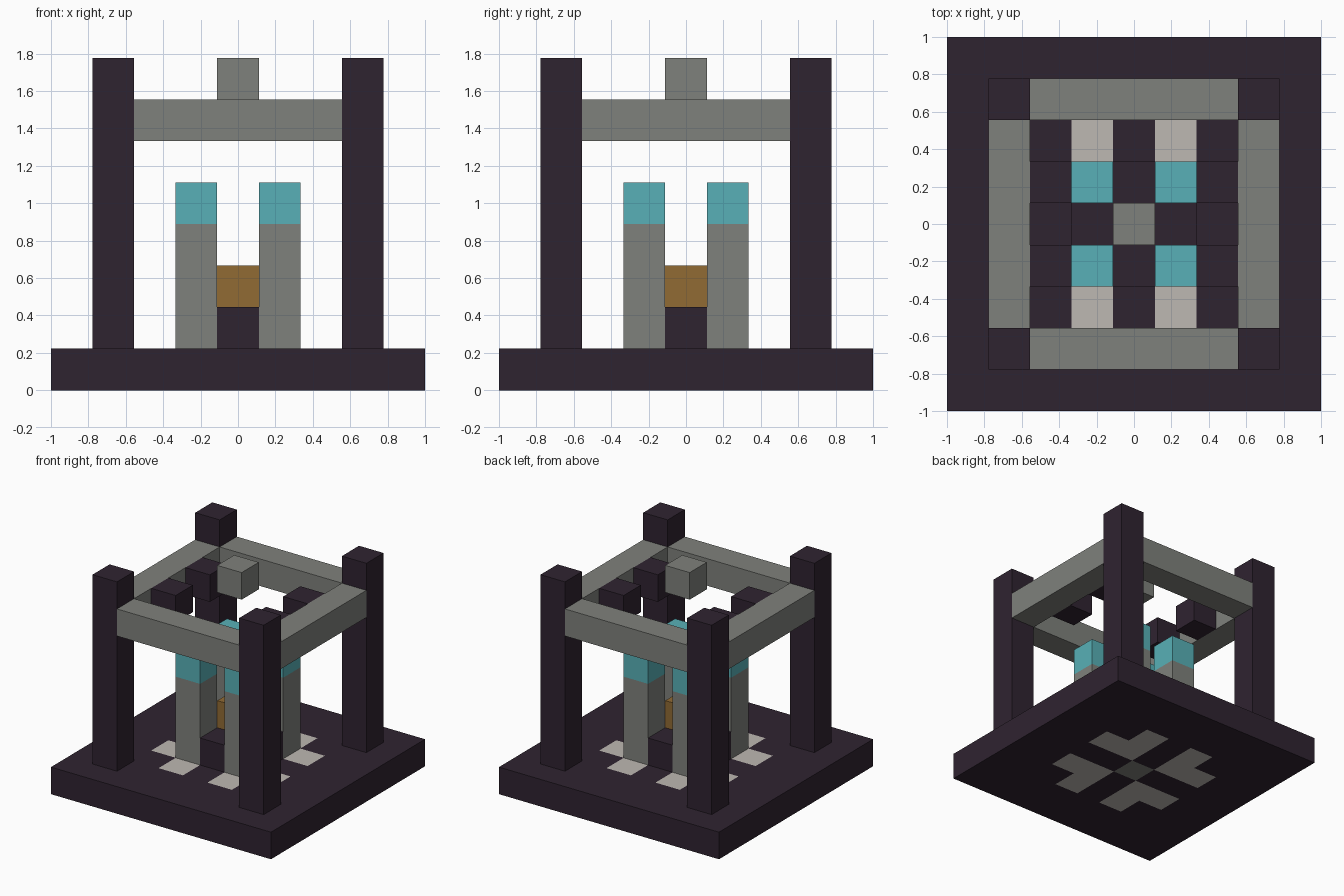
import bpy, bmesh

old = bpy.data.objects.get("Cube")
if old:
    bpy.data.objects.remove(old, do_unlink=True)

U = 2 / 9  # one block


def material(name, rgb):
    lin = [((c / 255 + 0.055) / 1.055) ** 2.4 for c in rgb] + [1]
    mat = bpy.data.materials.new(name)
    mat.use_nodes = True
    mat.diffuse_color = lin
    mat.node_tree.nodes["Principled BSDF"].inputs["Base Color"].default_value = lin
    return mat


DARK = material("dark plum", (47, 35, 48))
GRAY = material("stone gray", (127, 129, 124))
PALE = material("pale stone", (189, 184, 178))
TEAL = material("teal", (88, 176, 183))
AMBER = material("amber", (145, 107, 52))


def finish(name, bm, mats):
    bmesh.ops.recalc_face_normals(bm, faces=bm.faces)
    mesh = bpy.data.meshes.new(name)
    bm.to_mesh(mesh)
    bm.free()
    for mat in mats:
        mesh.materials.append(mat)
    obj = bpy.data.objects.new(name, mesh)
    bpy.context.collection.objects.link(obj)
    return obj


def block(name, mat, x, y, bottom, top, wide=1, deep=1):
    """Box centred on block column x, y between two block levels."""
    bm = bmesh.new()
    bmesh.ops.create_cube(bm, size=1)
    for v in bm.verts:
        v.co.x = (x + v.co.x * wide) * U
        v.co.y = (y + v.co.y * deep) * U
        v.co.z = (top if v.co.z > 0 else bottom) * U
    return finish(name, bm, [mat])


# Base slab with inlaid tiles
bm = bmesh.new()
bmesh.ops.create_grid(bm, x_segments=9, y_segments=9, size=1)
ext = bmesh.ops.extrude_face_region(bm, geom=bm.faces[:], use_keep_orig=True)
for v in ext["geom"]:
    if isinstance(v, bmesh.types.BMVert):
        v.co.z = U
for f in bm.faces:
    c = f.calc_center_median()
    cell = sorted((abs(round(c.x / U)), abs(round(c.y / U))))
    if cell in ([1, 1], [1, 2]):
        f.material_index = 1
    elif cell == [0, 0]:
        f.material_index = 2
finish("base", bm, [DARK, PALE, GRAY])

# Parts repeated in the four corners
for sx, side in ((-1, "right"), (1, "left")):
    for sy, end in ((-1, "front"), (1, "back")):
        tag = f"{end}_{side}"
        block(f"corner_post_{tag}", DARK, 3 * sx, 3 * sy, 1, 8)
        block(f"pillar_{tag}", GRAY, sx, sy, 1, 4)
        block(f"pillar_cap_{tag}", TEAL, sx, sy, 4, 5)
        block(f"floating_block_{tag}", DARK, 2 * sx, sy, 6, 7)

# Beams between the posts and low blocks between the pillars
for s, end, side in ((-1, "front", "right"), (1, "back", "left")):
    block(f"beam_{end}", GRAY, 0, 3 * s, 6, 7, wide=5)
    block(f"beam_{side}", GRAY, 3 * s, 0, 6, 7, deep=5)
    block(f"low_block_{end}", DARK, 0, s, 1, 2)
    block(f"low_block_{side}", DARK, s, 0, 1, 2)

# Centre column
block("core_pedestal", DARK, 0, 0, 1, 2)
block("core", AMBER, 0, 0, 2, 3)
block("floating_top_block", GRAY, 0, 0, 7, 8)
